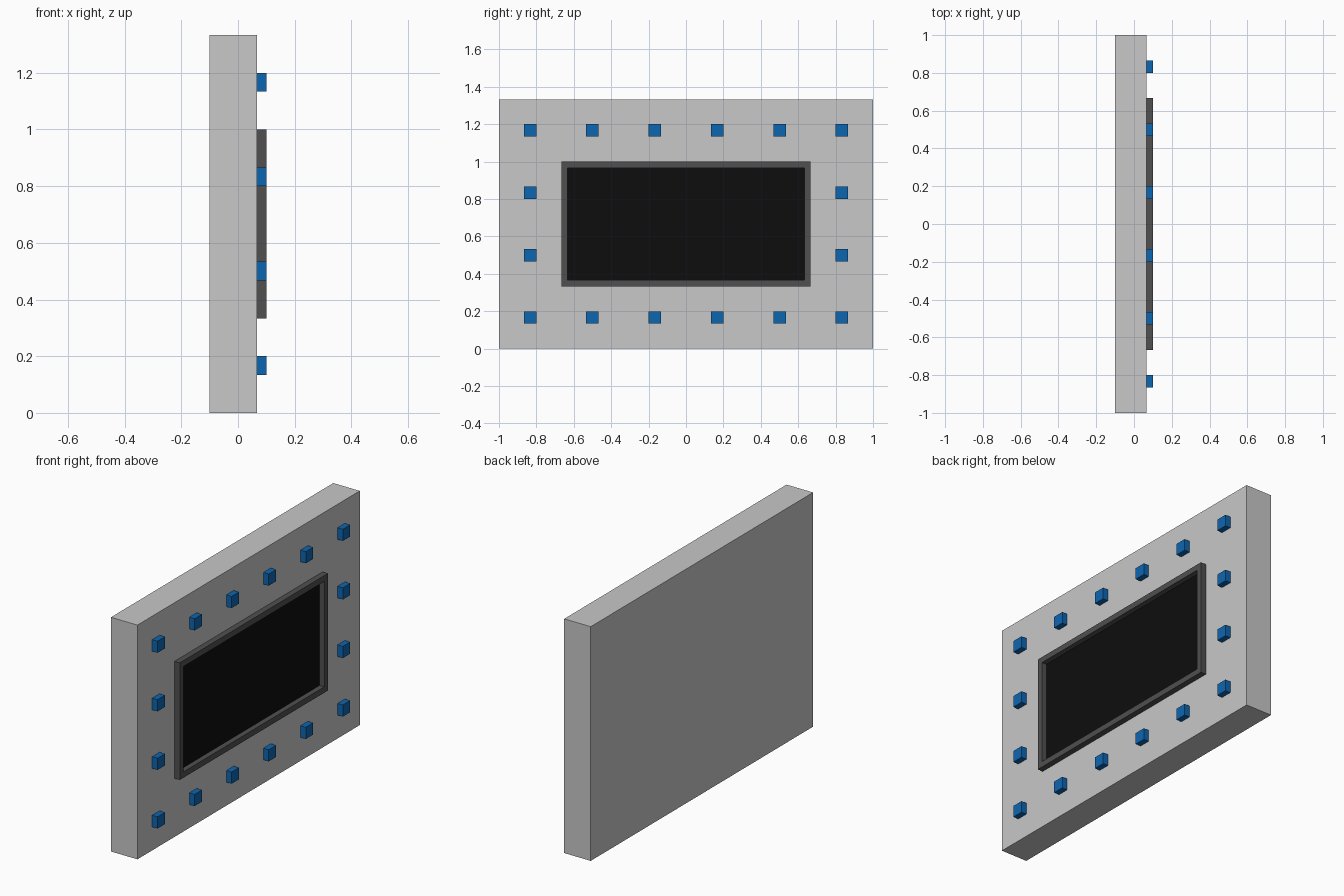
import bpy
import bmesh
from mathutils import Matrix, Vector

if "Cube" in bpy.data.objects:
    bpy.data.objects.remove(bpy.data.objects["Cube"], do_unlink=True)

U = 1 / 30            # one grid unit of the design
FACE = 2 * U          # x of the slab's mounting face
TOP = 3 * U           # x of the raised parts


def material(name, rgb):
    mat = bpy.data.materials.new(name)
    mat.use_nodes = True
    mat.diffuse_color = (*rgb, 1)
    mat.node_tree.nodes["Principled BSDF"].inputs["Base Color"].default_value = (*rgb, 1)
    return mat


def add_box(bm, lo, hi):
    lo, hi = Vector(lo), Vector(hi)
    place = Matrix.Translation((lo + hi) / 2) @ Matrix.Diagonal((*(hi - lo), 1))
    return bmesh.ops.create_cube(bm, size=1, matrix=place)["verts"]


def finish(name, bm, mats):
    mesh = bpy.data.meshes.new(name)
    bm.to_mesh(mesh)
    bm.free()
    for mat in mats:
        mesh.materials.append(mat)
    obj = bpy.data.objects.new(name, mesh)
    bpy.context.collection.objects.link(obj)
    return obj


light_grey = material("light grey", (0.58, 0.58, 0.58))
dark_grey = material("dark grey", (0.08, 0.08, 0.08))
black = material("screen black", (0.004, 0.004, 0.004))
blue = material("blue", (0.004, 0.133, 0.434))

# Wall slab
bm = bmesh.new()
add_box(bm, (-TOP, -1, 0), (FACE, 1, 40 * U))
finish("wall_slab", bm, [light_grey])

# Screen frame: box with its outer face inset and pushed in as the screen
bm = bmesh.new()
add_box(bm, (FACE, -20 * U, 10 * U), (TOP, 20 * U, 30 * U))
bm.normal_update()
screen = max(bm.faces, key=lambda f: f.calc_center_median().x)
bmesh.ops.inset_region(bm, faces=[screen], thickness=U, use_even_offset=True)
walls = bmesh.ops.extrude_discrete_faces(bm, faces=[screen])
screen = walls["faces"][0]
bmesh.ops.translate(bm, verts=screen.verts, vec=(-0.9 * U, 0, 0))
screen.material_index = 1
bmesh.ops.recalc_face_normals(bm, faces=bm.faces)
finish("screen_frame", bm, [dark_grey, black])

# Ring of studs around the border
for row in range(4):
    for col in range(6):
        if row in (0, 3) or col in (0, 5):
            y = (col * 10 - 25) * U
            z = (row * 10 + 5) * U
            bm = bmesh.new()
            add_box(bm, (FACE, y - U, z - U), (TOP, y + U, z + U))
            finish(f"stud_{row + 1}_{col + 1}", bm, [blue])
